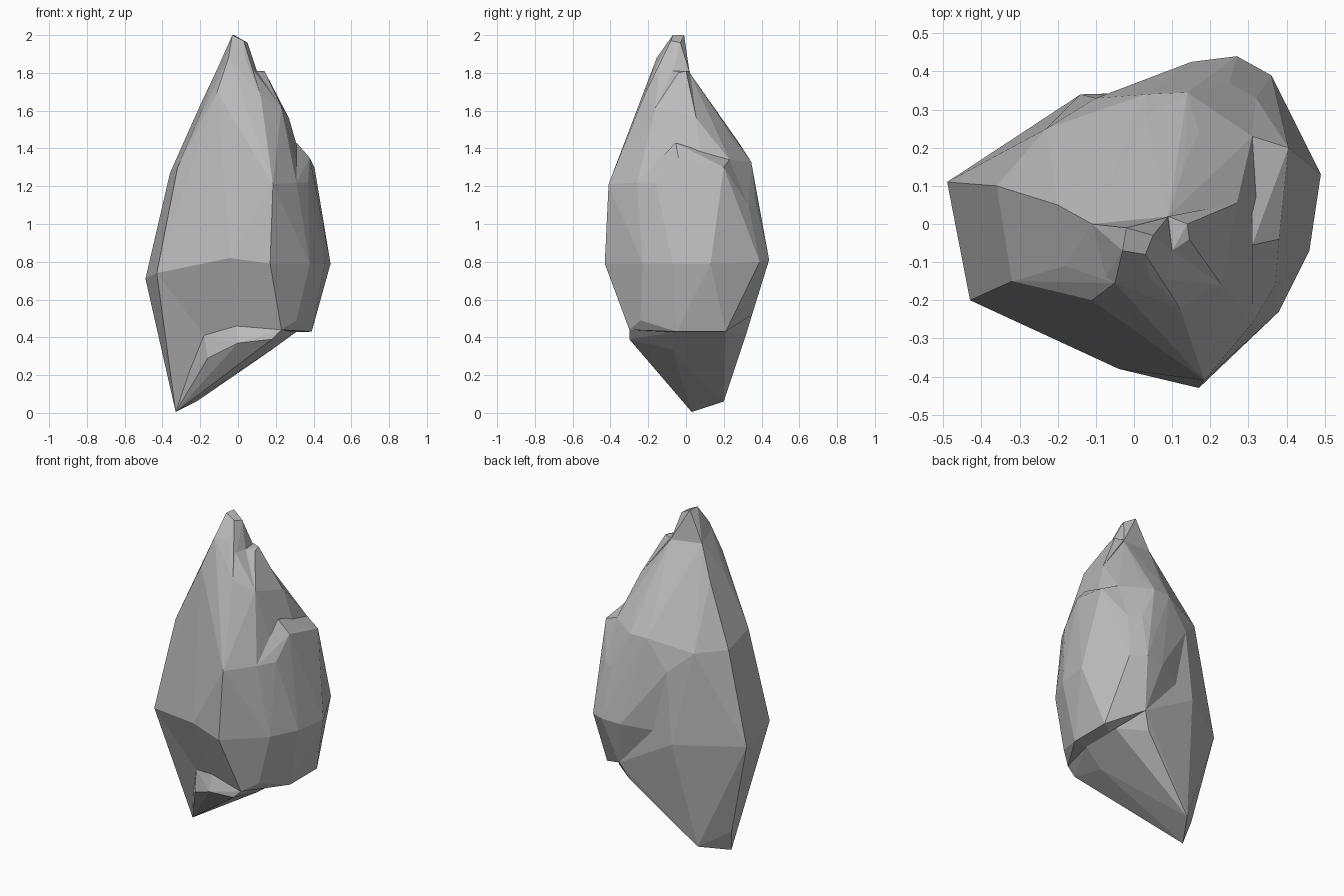
import bpy
import bmesh
import math

default_cube = bpy.data.objects.get("Cube")
if default_cube:
    bpy.data.objects.remove(default_cube, do_unlink=True)

stone_grey = bpy.data.materials.new("stone_grey")
stone_grey.use_nodes = True
stone_colour = (.5, .5, .5, 1)
stone_grey.diffuse_color = stone_colour
stone_shader = stone_grey.node_tree.nodes["Principled BSDF"]
stone_shader.inputs["Base Color"].default_value = stone_colour
stone_shader.inputs["Roughness"].default_value = .9


def chiselled_chunk(name, corners):
    """Make a flat-faced convex lump of stone around its corner points."""
    bm = bmesh.new()
    for corner in corners:
        bm.verts.new(corner)
    bmesh.ops.convex_hull(bm, input=bm.verts[:])
    loose = [v for v in bm.verts if not v.link_faces]
    bmesh.ops.delete(bm, geom=loose, context="VERTS")
    bmesh.ops.recalc_face_normals(bm, faces=bm.faces[:])
    mesh = bpy.data.meshes.new(name)
    bm.to_mesh(mesh)
    bm.free()
    mesh.materials.append(stone_grey)
    chunk = bpy.data.objects.new(name, mesh)
    bpy.context.collection.objects.link(chunk)
    return chunk


# Corners shared by neighbouring chunks
left_back, left_front = (-.49, .11, .71), (-.43, -.2, .74)
waist_right = [(.38, -.23, .79), (.46, -.07, .79), (.49, .13, .79), (.36, .39, .8)]
waist_back = [(.27, .44, .81), (.15, .425, .8)]
waist_front = [(-.04, -.38, .82), (.17, -.43, .79)]
belly_left, belly_mid = (-.18, -.15, .41), (-.01, -.24, .46)
belly_right, belly_back = (.23, -.3, .44), (.21, .35, .52)
hip_front, hip_back = (.39, -.05, .43), (.39, .21, .43)
brow, shoulder_top = (.23, -.16, 1.62), (.27, .055, 1.56)
shoulder_back, notch = (.31, .23, 1.34), (.31, -.26, 1.22)
toe_tip, toe_back, toe_side = (-.33, .03, .005), (-.22, .2, .06), (-.36, .07, .14)
heel, heel_side = (0, .29, .33), (-.15, .28, .48)
flank_top = [(-.36, .1, 1.27), (-.23, .25, 1.27), (-.1, .33, 1.15)]
neck = [
    (-.11, 0, 1.82), (0, .01, 1.8), (.09, .02, 1.8), (.1, -.07, 1.81),
    (-.05, -.155, 1.88), (.04, -.14, 1.87),
    (-.11, -.2, 1.7), (.12, -.22, 1.68),
]

# Main body of the rock: upper slopes, chest, waist, belly
upper_slopes = neck + [
    brow, shoulder_top, (.04, .145, 1.62),
    (-.2, .05, 1.63), (-.18, -.11, 1.63), (.13, .15, 1.6),
]
chest = flank_top + [
    shoulder_back, notch,
    (-.32, -.15, 1.3), (-.02, -.3, 1.36), (.185, -.41, 1.21),
    (.17, .24, 1.45), (.03, .28, 1.43),
    (.03, .34, 1.33), (.14, .345, 1.33),
    (.25, .37, 1.1), (.32, .33, 1.1),
]
waist = [left_back, left_front] + waist_front + waist_right + waist_back
belly = [belly_left, belly_mid, belly_right, belly_back,
         hip_front, hip_back, (.31, -.24, .49)]
rock = chiselled_chunk("rock_body", upper_slopes + chest + waist + belly)

# Narrow tip standing on the neck
peak = chiselled_chunk("peak", neck + [
    (-.03, -.07, 2), (-.02, -.01, 2), (.05, -.03, 1.96), (.03, -.08, 1.97),
])

# Raised slab with a ledge on the left shoulder
shoulder = chiselled_chunk("shoulder_slab", waist_right + [
    shoulder_back, notch, (.37, -.16, 1.22), (.31, -.055, 1.43),
    (.38, -.04, 1.35), (.405, .2, 1.3), (.32, .33, 1.1),
])

# Small chipped step just under the peak
step = chiselled_chunk("peak_step", [
    brow, shoulder_top, (.09, .02, 1.81), (.14, 0, 1.81),
    (.145, -.04, 1.8), (.1, -.07, 1.81), (0, 0, 1.6),
])

# Right flank running across the back and down into the pointed toe
flank = chiselled_chunk("flank_and_toe", flank_top + [
    toe_tip, toe_back, toe_side, heel, heel_side, left_back, left_front,
    belly_left, belly_back, (-.14, .34, .72), (.1, .345, 1.1),
])

# Sloping underside that joins the toe to the hip
base = chiselled_chunk("sloping_base", [
    toe_tip, toe_back, toe_side, heel, heel_side,
    belly_left, belly_mid, belly_right, belly_back,
    (-.16, -.19, .29), (0, -.28, .37), (.18, -.3, .39),
    (.18, -.07, .335), (.18, .2, .335), (.31, -.05, .43), (.31, .21, .43),
    (.16, .32, .42),
])

# Fuse the chunks into one skin
chunks = (peak, shoulder, step, flank, base)
for chunk in chunks:
    union = rock.modifiers.new("join_" + chunk.name, "BOOLEAN")
    union.operation = "UNION"
    union.solver = "EXACT"
    union.object = chunk
bpy.context.view_layer.update()
depsgraph = bpy.context.evaluated_depsgraph_get()
fused = bpy.data.meshes.new_from_object(rock.evaluated_get(depsgraph))
rock.modifiers.clear()
rock.data = fused
for chunk in chunks:
    bpy.data.objects.remove(chunk, do_unlink=True)

# Merge nearly flat neighbours into larger facets
bm = bmesh.new()
bm.from_mesh(fused)
bmesh.ops.remove_doubles(bm, verts=bm.verts[:], dist=.003)
bmesh.ops.dissolve_limit(bm, angle_limit=math.radians(3),
                         verts=bm.verts[:], edges=bm.edges[:])
bm.to_mesh(fused)
bm.free()
for face in fused.polygons:
    face.use_smooth = False
    face.material_index = 0
